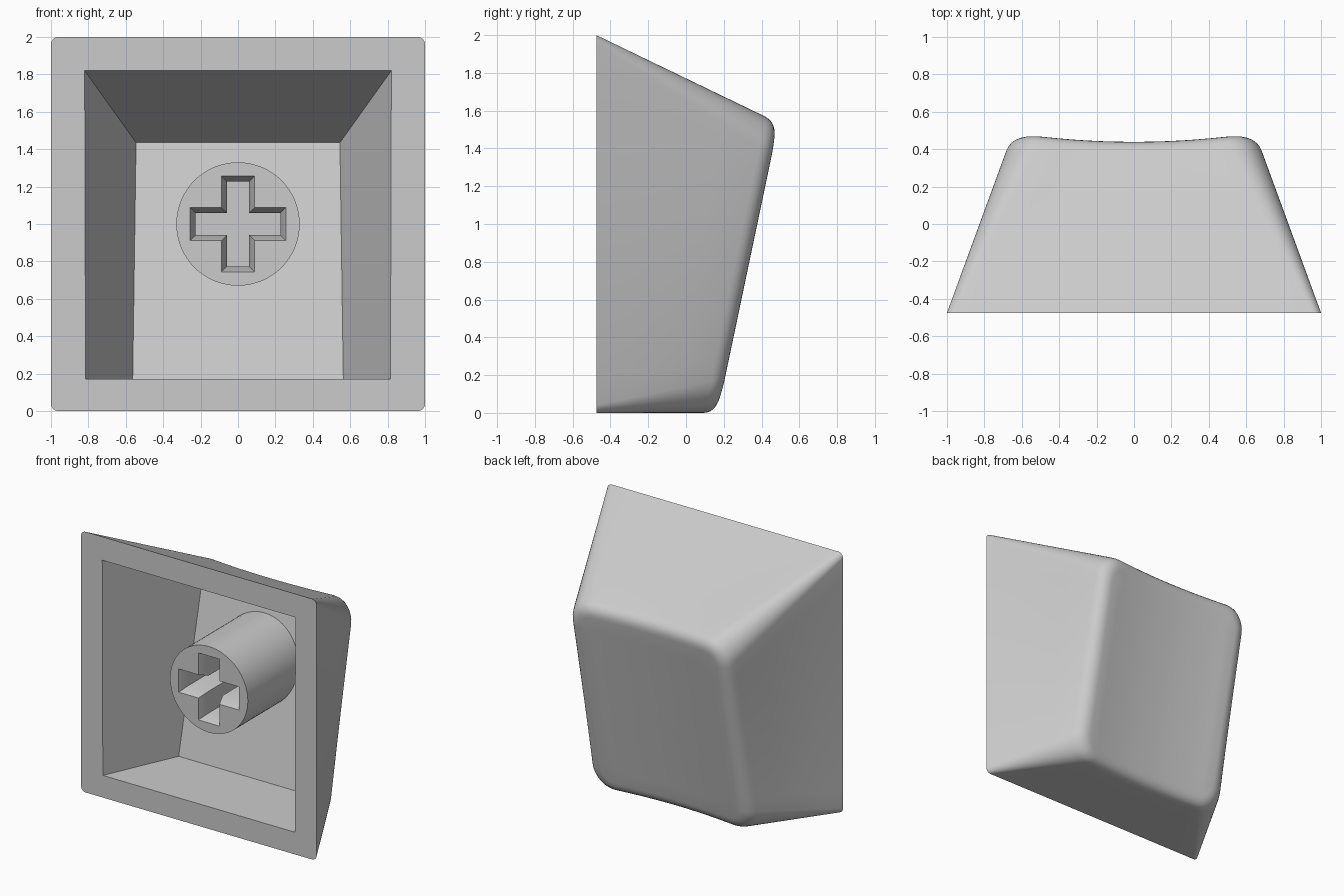
import bpy, bmesh
from math import sin, cos, pi
from mathutils import Vector

if "Cube" in bpy.data.objects:
    bpy.data.objects.remove(bpy.data.objects["Cube"])

grey = bpy.data.materials.new("light grey plastic")
grey.use_nodes = True
grey.diffuse_color = (0.6, 0.6, 0.6, 1)
grey.node_tree.nodes["Principled BSDF"].inputs["Base Color"].default_value = grey.diffuse_color

RIM = -0.475      # y of the open rim


def dished_top(x, z):
    """Depth of the tilted, cylindrically dished finger surface."""
    return 0.472 + 0.21 * (z - 1.45) - 0.038 * max(0, 1 - (x / 0.58) ** 2)


def rounded_rect(half, low, high, r, arc=8, side=12):
    """Rounded rectangle in x and z, with evenly divided straight sides."""
    corners = [(half - r, high - r), (r - half, high - r),
               (r - half, low + r), (half - r, low + r)]
    pts = []
    for i, (cx, cz) in enumerate(corners):
        for k in range(arc + 1):
            a = (i + k / arc) * pi / 2
            pts.append(Vector((cx + r * cos(a), 0, cz + r * sin(a))))
        nx, nz = corners[(i + 1) % 4]
        a = (i + 1) * pi / 2
        end = Vector((nx + r * cos(a), 0, nz + r * sin(a)))
        start = pts[-1]
        pts += [start.lerp(end, k / side) for k in range(1, side)]
    return pts


def on_top(pts):
    return [Vector((p.x, dished_top(p.x, p.z), p.z)) for p in pts]


def add_ring(bm, pts):
    return [bm.verts.new(p) for p in pts]


def bridge(bm, a, b):
    n = len(a)
    for i in range(n):
        j = (i + 1) % n
        bm.faces.new((a[i], a[j], b[j], b[i]))


def fill_between(bm, a, b):
    """Flat face between an outer loop and a hole."""
    edges = []
    for loop in (a, b):
        for i, v in enumerate(loop):
            w = loop[(i + 1) % len(loop)]
            edges.append(bm.edges.get((v, w)) or bm.edges.new((v, w)))
    bmesh.ops.triangle_fill(bm, edges=edges, use_beauty=True)


def finish(bm, name):
    bmesh.ops.recalc_face_normals(bm, faces=bm.faces)
    mesh = bpy.data.meshes.new(name)
    bm.to_mesh(mesh)
    bm.free()
    mesh.materials.append(grey)
    obj = bpy.data.objects.new(name, mesh)
    bpy.context.collection.objects.link(obj)
    bpy.ops.object.select_all(action="DESELECT")
    obj.select_set(True)
    bpy.context.view_layer.objects.active = obj
    bpy.ops.object.shade_smooth_by_angle()


# Cap shell: outer walls lofted from the square rim to the tilted top
bm = bmesh.new()
FILLET = 0.08
base = [p + Vector((0, RIM, 0)) for p in rounded_rect(1, 0, 2, 0.04)]
edge = on_top(rounded_rect(0.66, 0, 1.54, 0.18))
inner = on_top(rounded_rect(0.66 - FILLET, FILLET, 1.54 - FILLET, 0.18 - FILLET))
wall = [e + (b - e).normalized() * FILLET for b, e in zip(base, edge)]

rim = add_ring(bm, base)
last = rim
for t in (0.25, 0.5, 0.75):
    ring = add_ring(bm, [b.lerp(w, t) for b, w in zip(base, wall)])
    bridge(bm, last, ring)
    last = ring
# Rounded edge around the top
STEPS = 6
for k in range(STEPS + 1):
    t = k / STEPS
    ring = add_ring(bm, [w.lerp(e, t).lerp(e.lerp(c, t), t)
                         for w, e, c in zip(wall, edge, inner)])
    bridge(bm, last, ring)
    last = ring
# Dished finger surface
centre = Vector((0, 0, 0.77))
for k in (0.85, 0.7, 0.55, 0.4, 0.25, 0.1):
    ring = add_ring(bm, on_top([centre.lerp(p, k) for p in inner]))
    bridge(bm, last, ring)
    last = ring
hub = bm.verts.new(on_top([centre])[0])
for i, v in enumerate(last):
    bm.faces.new((v, last[(i + 1) % len(last)], hub))

# Hollow inside: sloping walls and tilted floor
opening = add_ring(bm, [(0.82, RIM, 1.82), (-0.82, RIM, 1.82),
                        (-0.815, RIM, 0.17), (0.815, RIM, 0.17)])
floor = add_ring(bm, [(0.545, 0.345, 1.435), (-0.545, 0.345, 1.435),
                      (-0.563, 0.085, 0.17), (0.563, 0.085, 0.17)])
fill_between(bm, rim, opening)
bridge(bm, opening, floor)
bm.faces.new(floor)
finish(bm, "cap_shell")


# Stem: round post with a chamfered cross-shaped socket
def cross(reach, width, y):
    quarter = [(reach, -width), (reach, width), (width, width)]
    pts = []
    for turn in range(4):
        for x, z in quarter:
            for _ in range(turn):
                x, z = -z, x
            pts.append((x, y, 1 + z))
    return pts


bm = bmesh.new()
FRONT, SIDES, R = -0.352, 64, 0.33
circle = [(R * cos(2 * pi * i / SIDES), 1 + R * sin(2 * pi * i / SIDES)) for i in range(SIDES)]
front = add_ring(bm, [(x, FRONT, z) for x, z in circle])
back = add_ring(bm, [(x, 0.27 + 0.2055 * (z - 1), z) for x, z in circle])
bridge(bm, front, back)
mouth = add_ring(bm, cross(0.257, 0.089, FRONT))
throat = add_ring(bm, cross(0.228, 0.06, FRONT + 0.08))
bottom = add_ring(bm, cross(0.228, 0.06, 0.15))
fill_between(bm, front, mouth)
bridge(bm, mouth, throat)
bridge(bm, throat, bottom)
bm.faces.new(bottom)
finish(bm, "stem")
